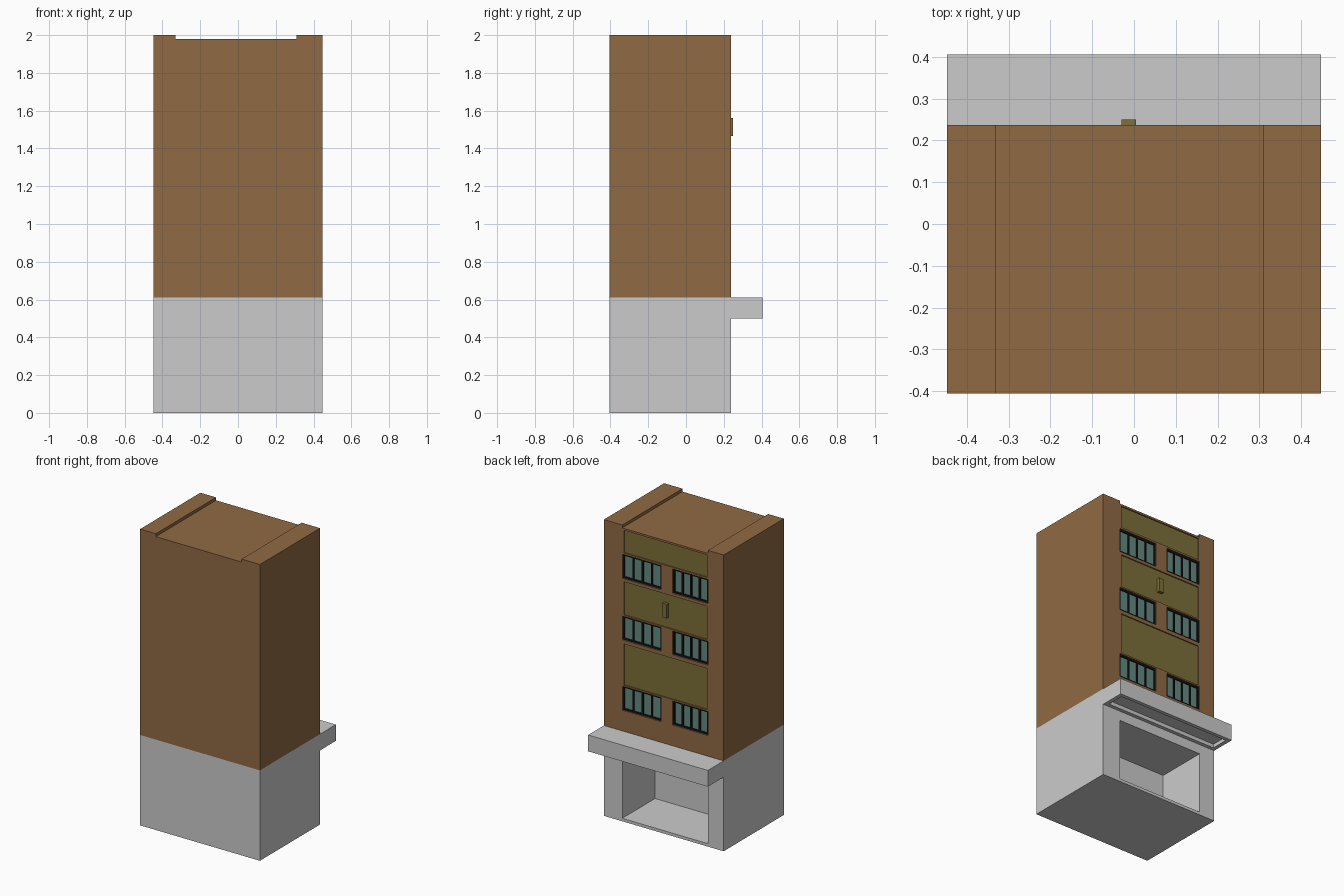
import bpy, bmesh

if "Cube" in bpy.data.objects:
    bpy.data.objects.remove(bpy.data.objects["Cube"])

FACE = 0.237   # plane of the street facade (+y)
BACK = -0.405


def material(name, rgb):
    m = bpy.data.materials.new(name)
    m.diffuse_color = (*rgb, 1)
    m.use_nodes = True
    m.node_tree.nodes["Principled BSDF"].inputs["Base Color"].default_value = m.diffuse_color
    return m


brown = material("brown_wall", (0.28, 0.142, 0.056))
olive = material("olive_panel", (0.20, 0.16, 0.04))
teal = material("teal_glass", (0.13, 0.25, 0.22))
black = material("black_frame", (0.008, 0.008, 0.008))


def finish(name, bm, mat=None):
    bmesh.ops.recalc_face_normals(bm, faces=bm.faces)
    me = bpy.data.meshes.new(name)
    bm.to_mesh(me)
    bm.free()
    ob = bpy.data.objects.new(name, me)
    bpy.context.collection.objects.link(ob)
    if mat:
        me.materials.append(mat)
    return ob


def boxes(name, items, mat=None):
    """One object made of boxes given as (x0, x1, y0, y1, z0, z1)."""
    bm = bmesh.new()
    for x0, x1, y0, y1, z0, z1 in items:
        for v in bmesh.ops.create_cube(bm, size=1)["verts"]:
            v.co = (x1 if v.co.x > 0 else x0,
                    y1 if v.co.y > 0 else y0,
                    z1 if v.co.z > 0 else z0)
    return finish(name, bm, mat)


def prism_y(name, profile, y0, y1, mat):
    bm = bmesh.new()
    f = bm.faces.new([bm.verts.new((x, y0, z)) for x, z in profile])
    ext = bmesh.ops.extrude_face_region(bm, geom=[f])["geom"]
    for v in ext:
        if isinstance(v, bmesh.types.BMVert):
            v.co.y = y1
    return finish(name, bm, mat)


def cut(ob, items):
    cutter = boxes("cutter", items)
    cutter.hide_render = True
    mod = ob.modifiers.new("cut", "BOOLEAN")
    mod.operation = "DIFFERENCE"
    mod.solver = "EXACT"
    mod.object = cutter
    bpy.context.view_layer.objects.active = ob
    bpy.ops.object.modifier_apply(modifier=mod.name)
    bpy.data.objects.remove(cutter)


# Layout of the facade
panel_rows = [(1.815, 1.967), (1.395, 1.62), (0.922, 1.20)]
window_rows = [(1.64, 1.803), (1.225, 1.385), (0.75, 0.912)]
window_cols = [(-0.33, -0.065), (0.02, 0.31)]
panel_x = (-0.322, 0.298)

# Ground floor with open shop space
ground = boxes("ground_floor", [(-0.447, 0.447, BACK, FACE, 0, 0.61)])
cut(ground, [(-0.33, 0.31, -0.113, FACE + 0.1, 0.02, 0.435)])

# Canopy, hollow underneath
canopy = boxes("canopy", [(-0.447, 0.447, FACE, 0.405, 0.50, 0.61)])
cut(canopy, [(-0.42, 0.42, FACE + 0.025, 0.38, 0.4, 0.525)])

# Upper floors with raised roof edges and recesses for panels and windows
upper = prism_y("upper_floors",
                [(-0.447, 0.61), (0.447, 0.61), (0.447, 2), (0.31, 2),
                 (0.31, 1.98), (-0.33, 1.98), (-0.33, 2), (-0.447, 2)],
                BACK, FACE, brown)
cut(upper, [(*panel_x, FACE - 0.02, FACE + 0.1, a, b) for a, b in panel_rows]
    + [(*c, FACE - 0.025, FACE + 0.1, a, b) for a, b in window_rows for c in window_cols])

# Coloured panels between the window rows
boxes("facade_panels",
      [(*panel_x, FACE - 0.02, FACE - 0.008, a, b) for a, b in panel_rows], olive)

# Windows: glass sheet, outer frame and three mullions each
t = 0.011
glass, bars = [], []
for z0, z1 in window_rows:
    for x0, x1 in window_cols:
        glass.append((x0, x1, FACE - 0.025, FACE - 0.015, z0, z1))
        y0, y1 = FACE - 0.02, FACE - 0.008
        bars += [(x0, x1, y0, y1, z0, z0 + t), (x0, x1, y0, y1, z1 - t, z1)]
        for i in range(5):
            x = x0 + (x1 - x0 - t) * i / 4
            bars.append((x, x + t, y0, y1, z0 + t, z1 - t))
boxes("window_glass", glass, teal)
boxes("window_frames", bars, black)

# Small wall box on the middle panel
boxes("wall_box", [(-0.03, 0.005, FACE - 0.01, 0.25, 1.465, 1.56)], olive)
